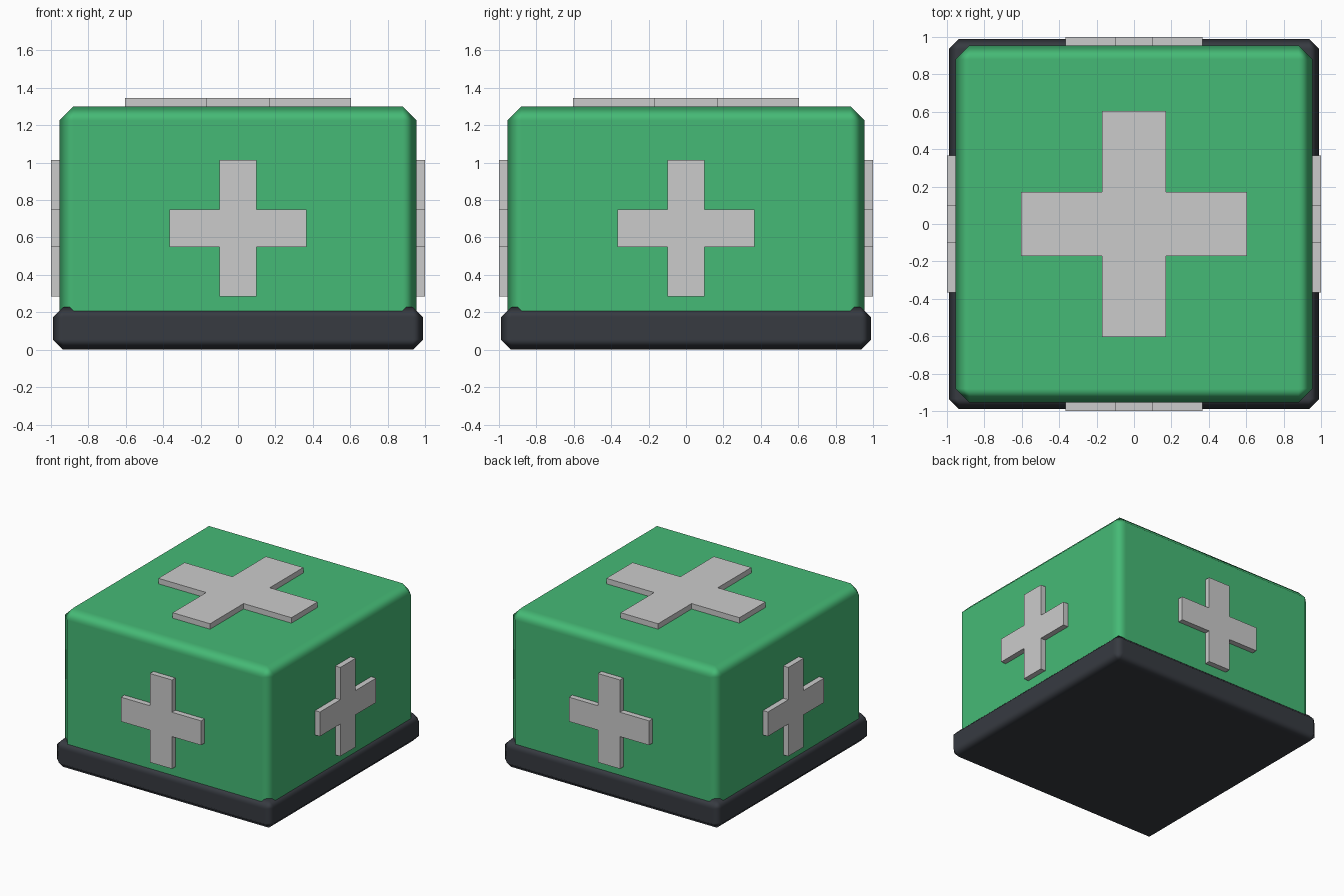
import bpy
import bmesh
from math import pi
from mathutils import Matrix

if "Cube" in bpy.data.objects:
    bpy.data.objects.remove(bpy.data.objects["Cube"])


def material(name, rgb):
    mat = bpy.data.materials.new(name)
    mat.diffuse_color = (*rgb, 1)
    mat.use_nodes = True
    mat.node_tree.nodes["Principled BSDF"].inputs["Base Color"].default_value = mat.diffuse_color
    return mat


def add_object(name, bm, mat=None):
    mesh = bpy.data.meshes.new(name)
    bm.to_mesh(mesh)
    bm.free()
    obj = bpy.data.objects.new(name, mesh)
    bpy.context.collection.objects.link(obj)
    if mat:
        mesh.materials.append(mat)
    return obj


def chamfered_box(name, half, z0, z1, bevel, mat):
    bm = bmesh.new()
    place = Matrix.Translation((0, 0, (z0 + z1) / 2)) @ Matrix.Diagonal((2 * half, 2 * half, z1 - z0, 1))
    bmesh.ops.create_cube(bm, size=1, matrix=place)
    for f in bm.faces:
        f.smooth = True
    obj = add_object(name, bm, mat)
    mod = obj.modifiers.new("Chamfer", 'BEVEL')
    mod.width = bevel
    mod.segments = 1
    mod.limit_method = 'NONE'
    mod.harden_normals = True  # flat sides, soft chamfers
    return obj


def cross(name, w, l, thickness, matrix):
    outline = [(w, w), (w, l), (-w, l), (-w, w), (-l, w), (-l, -w),
               (-w, -w), (-w, -l), (w, -l), (w, -w), (l, -w), (l, w)]
    bm = bmesh.new()
    face = bm.faces.new([bm.verts.new((x, y, 0)) for x, y in outline])
    ext = bmesh.ops.extrude_face_region(bm, geom=[face], use_keep_orig=True)
    top = [v for v in ext["geom"] if isinstance(v, bmesh.types.BMVert)]
    bmesh.ops.translate(bm, verts=top, vec=(0, 0, thickness))
    bmesh.ops.transform(bm, matrix=matrix, verts=bm.verts)
    bmesh.ops.recalc_face_normals(bm, faces=bm.faces)
    return add_object(name, bm)


green = material("green", (0.06, 0.49, 0.18))
dark = material("dark", (0.038, 0.043, 0.053))

# Case and dark base tray
chamfered_box("case_body", 0.955, 0.004, 1.30, 0.075, green)
chamfered_box("base_tray", 0.99, 0.0, 0.228, 0.055, dark)

# Raised cross on the lid
cross("top_cross", 0.17, 0.605, 0.055, Matrix.Translation((0, 0, 1.29)))

# Raised crosses on the four sides
for i, side in enumerate(("front", "right", "back", "left")):
    m = (Matrix.Rotation(i * pi / 2, 4, 'Z')
         @ Matrix.Translation((0, -0.945, 0.65))
         @ Matrix.Rotation(pi / 2, 4, 'X'))
    cross(side + "_cross", 0.10, 0.365, 0.055, m)
